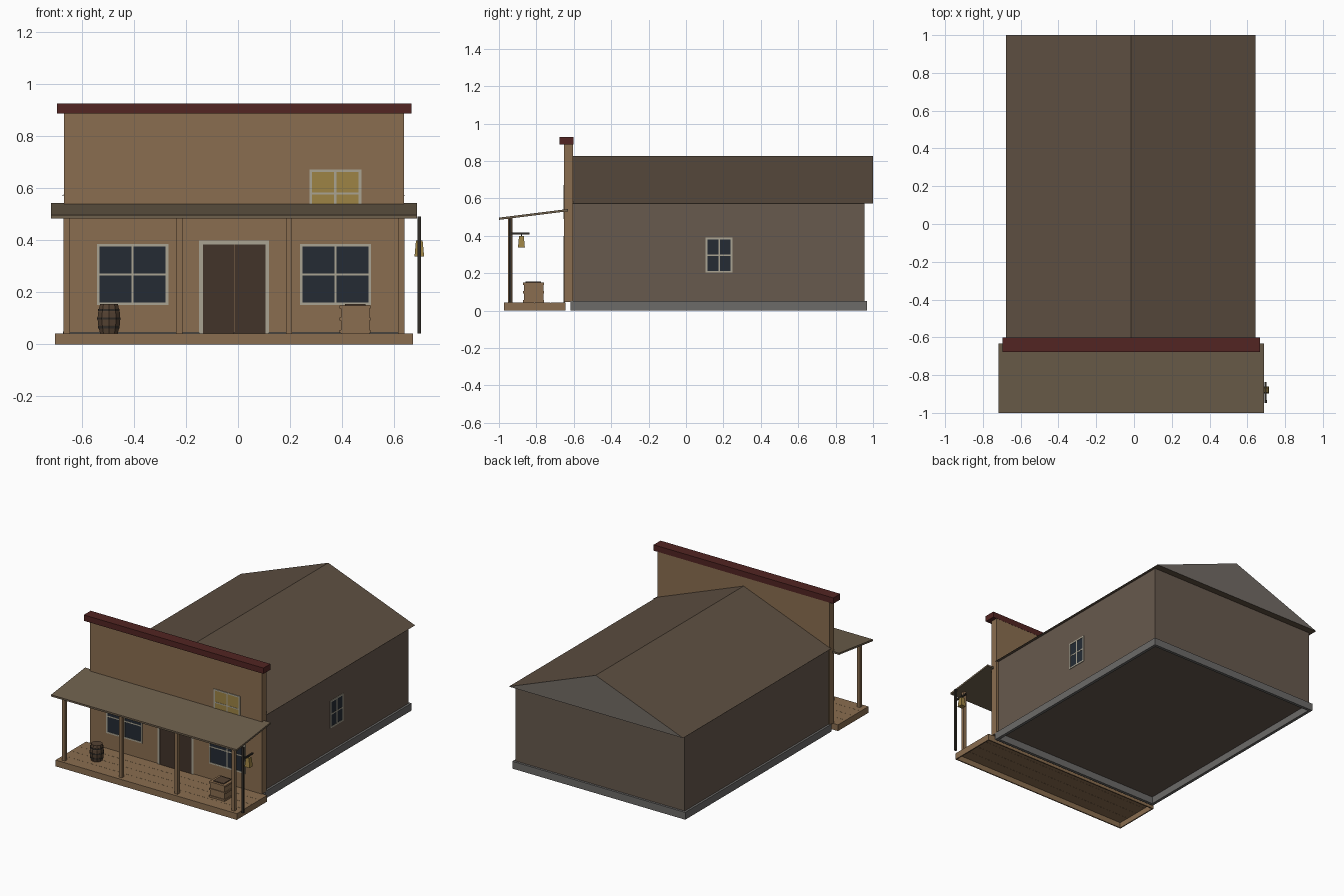
import bpy, bmesh, math

if "Cube" in bpy.data.objects:
    bpy.data.objects.remove(bpy.data.objects["Cube"])


def mat(name, r, g, b):
    m = bpy.data.materials.new(name)
    m.diffuse_color = (r, g, b, 1)
    m.use_nodes = True
    m.node_tree.nodes["Principled BSDF"].inputs["Base Color"].default_value = m.diffuse_color
    return m


TAN = mat("tan_wood", 0.255, 0.155, 0.08)
SIDE = mat("weathered_wall", 0.135, 0.10, 0.075)
GABLE = mat("gable_boards", 0.17, 0.15, 0.13)
ROOF = mat("roof_shingle", 0.11, 0.078, 0.053)
STONE = mat("stone", 0.15, 0.145, 0.14)
RED = mat("red_trim", 0.085, 0.018, 0.016)
DOOR = mat("door_wood", 0.055, 0.034, 0.023)
GLASS = mat("dark_glass", 0.018, 0.024, 0.034)
LIT = mat("lit_glass", 0.34, 0.23, 0.06)
FRAME = mat("pale_frame", 0.40, 0.37, 0.29)
AWN = mat("awning_wood", 0.155, 0.115, 0.072)
IRON = mat("iron", 0.03, 0.025, 0.02)
CASK = mat("barrel_wood", 0.09, 0.055, 0.033)
CX = -0.017


def finish(name, bm, *mats):
    bmesh.ops.recalc_face_normals(bm, faces=bm.faces[:])
    me = bpy.data.meshes.new(name)
    bm.to_mesh(me)
    bm.free()
    for m in mats:
        me.materials.append(m)
    ob = bpy.data.objects.new(name, me)
    bpy.context.collection.objects.link(ob)
    return ob


def boxes(name, m, *ranges):
    """Each range is (x0, x1, y0, y1, z0, z1)."""
    bm = bmesh.new()
    for x0, x1, y0, y1, z0, z1 in ranges:
        for v in bmesh.ops.create_cube(bm, size=1)["verts"]:
            v.co.x = x1 if v.co.x > 0 else x0
            v.co.y = y1 if v.co.y > 0 else y0
            v.co.z = z1 if v.co.z > 0 else z0
    return finish(name, bm, m)


def skirt(name, m, x0, x1, y0, y1, h, t):
    """Hollow rectangular rim standing on the ground."""
    return boxes(name, m, (x0, x1, y0, y0 + t, 0, h), (x0, x1, y1 - t, y1, 0, h),
                 (x0, x0 + t, y0 + t, y1 - t, 0, h), (x1 - t, x1, y0 + t, y1 - t, 0, h))


def prism(name, profile, axis, a, b, *mats):
    """Extrude a 2D profile along x (profile is y,z) or y (profile is x,z)."""
    bm = bmesh.new()
    at = lambda p, t: (t, p[0], p[1]) if axis == "x" else (p[0], t, p[1])
    ends = [[bm.verts.new(at(p, t)) for p in profile] for t in (a, b)]
    for e in ends:
        bm.faces.new(e).material_index = len(mats) - 1
    n = len(profile)
    for i in range(n):
        j = (i + 1) % n
        bm.faces.new((ends[0][i], ends[0][j], ends[1][j], ends[1][i]))
    return finish(name, bm, *mats)


def lathe(name, profile, sides, cx, cy, m):
    bm = bmesh.new()
    rings = []
    for r, z in profile:
        rings.append([bm.verts.new((cx + r * math.cos(2 * math.pi * (k + 0.5) / sides),
                                    cy + r * math.sin(2 * math.pi * (k + 0.5) / sides), z))
                      for k in range(sides)])
    for lo, hi in zip(rings, rings[1:]):
        for k in range(sides):
            j = (k + 1) % sides
            bm.faces.new((lo[k], lo[j], hi[j], hi[k]))
    bm.faces.new(rings[0])
    bm.faces.new(rings[-1])
    return finish(name, bm, m)


def window(name, u0, u1, z0, z1, wall, glass, side=False):
    """Four-pane window on the front wall, or on the right wall if side."""
    t, b = 0.010, 0.008
    uc, zc = (u0 + u1) / 2, (z0 + z1) / 2

    def r(a0, a1, c0, c1, d):
        return (wall - 0.004, wall + d, a0, a1, c0, c1) if side else (a0, a1, wall - d, wall + 0.004, c0, c1)

    boxes(name + "_glass", glass, r(u0 + t, u1 - t, z0 + t, z1 - t, 0.002))
    boxes(name + "_frame", FRAME,
          r(u0, u0 + t, z0, z1, 0.004), r(u1 - t, u1, z0, z1, 0.004),
          r(u0 + t, u1 - t, z0, z0 + t, 0.004), r(u0 + t, u1 - t, z1 - t, z1, 0.004),
          r(uc - b / 2, uc + b / 2, z0 + t, z1 - t, 0.0035), r(u0 + t, u1 - t, zc - b / 2, zc + b / 2, 0.0035))


# Main building on a hollow foundation rim
skirt("foundation", STONE, -0.675, 0.637, -0.617, 0.969, 0.05, 0.02)
boxes("main_walls", SIDE, (-0.66, 0.622, -0.61, 0.954, 0.048, 0.575))
prism("gable_roof", [(-0.68, 0.573), (0.642, 0.573), (CX, 0.826)], "y", -0.608, 1.0, ROOF, GABLE)

# False front
FY = -0.652
boxes("false_front", TAN, (-0.67, 0.637, FY, -0.603, 0.045, 0.89))
boxes("cornice", RED, (-0.698, 0.665, -0.677, -0.602, 0.887, 0.927))

# Porch: rim, planks, posts and awning
skirt("porch_rim", TAN, -0.705, 0.67, -0.973, -0.643, 0.04, 0.008)
step = 0.33 / 4
boxes("porch_planks", TAN, *[(-0.705, 0.67, -0.973 + i * step, -0.973 + (i + 1) * step - (0.001 if i < 3 else 0),
                              0.037, 0.043) for i in range(4)])
for i, x in enumerate((-0.66, -0.228, 0.194, 0.626)):
    boxes(f"porch_post_{i + 1}", TAN, (x - 0.012, x + 0.012, -0.952, -0.928, 0.043, 0.494))
prism("awning", [(-1.0, 0.485), (-1.0, 0.497), (-0.632, 0.543), (-0.632, 0.531)], "x", -0.72, 0.687, AWN)

# Windows and door
window("left_window", -0.544, -0.27, 0.151, 0.386, FY, GLASS)
window("right_window", 0.236, 0.51, 0.151, 0.386, FY, GLASS)
window("upper_window", 0.272, 0.472, 0.49, 0.672, FY, LIT)
window("side_window", 0.105, 0.248, 0.203, 0.39, 0.622, GLASS, side=True)
boxes("door_frame", FRAME, (-0.152, -0.137, FY - 0.004, FY + 0.004, 0.043, 0.385),
      (0.103, 0.118, FY - 0.004, FY + 0.004, 0.043, 0.385),
      (-0.152, 0.118, FY - 0.004, FY + 0.004, 0.385, 0.4))
boxes("double_door", DOOR, (-0.137, CX - 0.001, FY - 0.003, FY + 0.004, 0.043, 0.385),
      (CX + 0.001, 0.103, FY - 0.003, FY + 0.004, 0.043, 0.385))

# Barrel
BX, BY = -0.498, -0.822
lathe("barrel", [(0.036, 0.043), (0.044, 0.075), (0.046, 0.099), (0.044, 0.123), (0.036, 0.155)], 10, BX, BY, CASK)
for i, (z, r) in enumerate(((0.066, 0.0435), (0.099, 0.0475), (0.132, 0.0435))):
    lathe(f"barrel_hoop_{i + 1}", [(r, z - 0.004), (r, z + 0.004)], 10, BX, BY, IRON)

# Crate: box with corner and rail battens, and a loose lid
x0, x1, y0, y1, e = 0.394, 0.503, -0.867, -0.763, 0.005
boxes("crate", TAN, (x0, x1, y0, y1, 0.043, 0.148))
boxes("crate_rails", TAN, *[(x0 - e, x1 + e, y0 - e, y1 + e, z, z + 0.012) for z in (0.044, 0.092, 0.138)])
boxes("crate_lid", CASK, (x0 + 0.015, x1 - 0.015, y0 + 0.012, y1 - 0.012, 0.148, 0.156))

# Hanging lantern on its pole
LX, LY = 0.695, -0.88
boxes("lantern_pole", IRON, (0.688, 0.702, -0.947, -0.933, 0.043, 0.492))
boxes("lantern_arm", IRON, (LX - 0.005, LX + 0.005, -0.94, -0.836, 0.407, 0.417))
boxes("lantern_hook", IRON, (LX - 0.002, LX + 0.002, LY - 0.002, LY + 0.002, 0.396, 0.41))
lathe("lantern", [(0.026, 0.338), (0.018, 0.4)], 4, LX, LY, LIT)

# Centre the whole model on x
for ob in bpy.context.collection.objects:
    ob.location.x += 0.002
